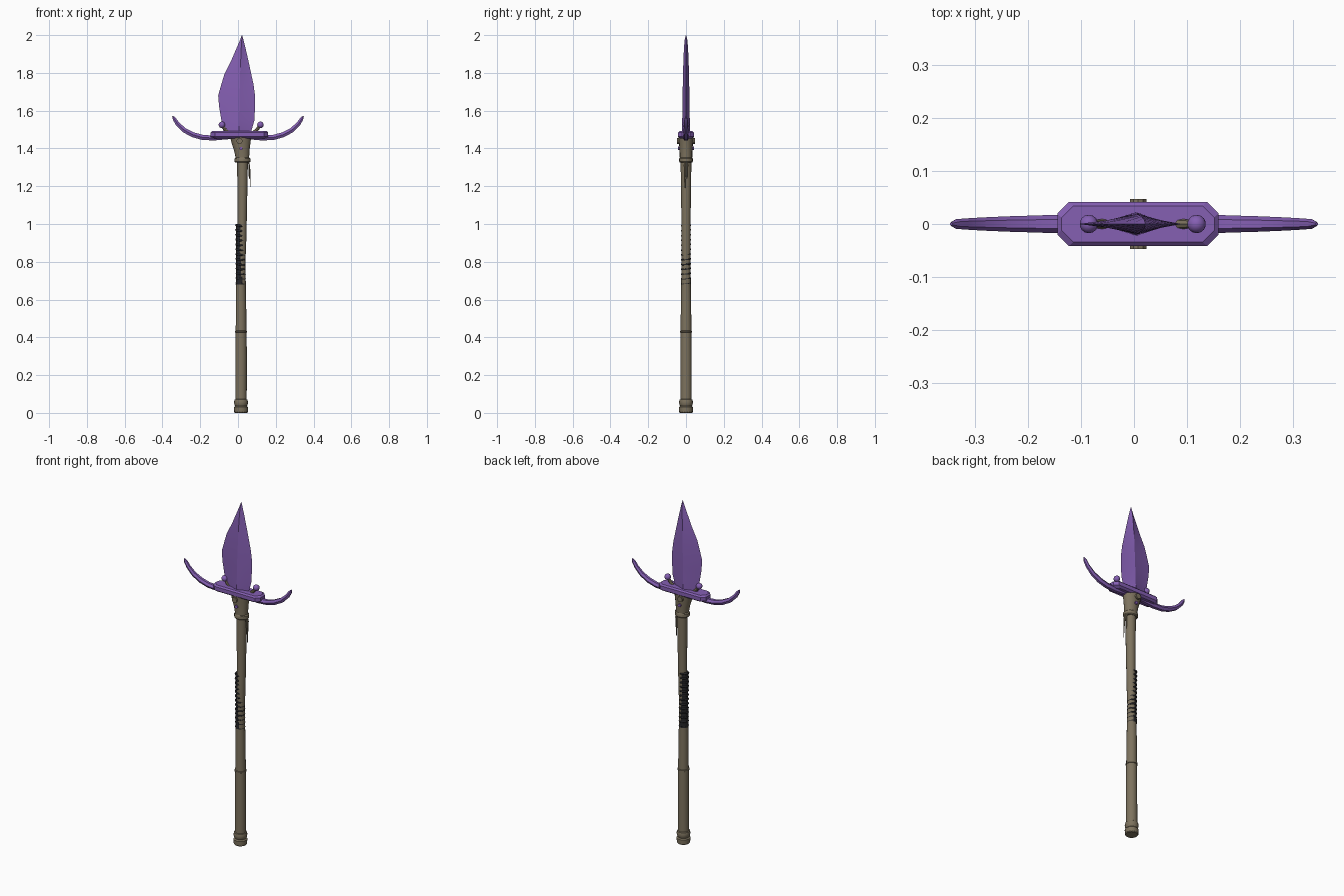
import bpy, bmesh, math
from mathutils import Vector

if "Cube" in bpy.data.objects:
    bpy.data.objects.remove(bpy.data.objects["Cube"])


def mat(name, col):
    m = bpy.data.materials.new(name)
    m.diffuse_color = (*col, 1)
    m.use_nodes = True
    m.node_tree.nodes["Principled BSDF"].inputs["Base Color"].default_value = m.diffuse_color
    return m


PURPLE = mat("purple metal", (0.235, 0.115, 0.45))
OLIVE = mat("olive wood", (0.205, 0.17, 0.112))
BLACK = mat("black wrap", (0.018, 0.018, 0.02))


def loft(name, rings, material, smooth=30):
    """Skin a list of equal-length point rings and cap both ends."""
    bm = bmesh.new()
    rows = [[bm.verts.new(p) for p in r] for r in rings]
    n = len(rows[0])
    for a, b in zip(rows, rows[1:]):
        for i in range(n):
            j = (i + 1) % n
            bm.faces.new((a[i], a[j], b[j], b[i]))
    bm.faces.new(rows[0][::-1])
    bm.faces.new(rows[-1])
    bmesh.ops.recalc_face_normals(bm, faces=bm.faces)
    me = bpy.data.meshes.new(name)
    bm.to_mesh(me)
    bm.free()
    ob = bpy.data.objects.new(name, me)
    bpy.context.collection.objects.link(ob)
    me.materials.append(material)
    if smooth:
        me.shade_smooth()
        me.set_sharp_from_angle(angle=math.radians(smooth))
    return ob


def lathe(name, prof, material, n=16):
    """Profile rows are (z, centre x, x radius, y radius)."""
    rings = [[(c + rx * math.cos(2 * math.pi * i / n), ry * math.sin(2 * math.pi * i / n), z)
              for i in range(n)] for z, c, rx, ry in prof]
    return loft(name, rings, material)


def rod(name, pts, radii, material, n=8):
    """Tapered round or flattened rod along a path in the xz plane; radii are (in plane, y)."""
    rings = []
    for k, (x, z) in enumerate(pts):
        a, b = pts[max(k - 1, 0)], pts[min(k + 1, len(pts) - 1)]
        t = Vector((b[0] - a[0], b[1] - a[1])).normalized()
        p, q = radii[k]
        rings.append([(x - t.y * p * math.sin(u), q * math.cos(u), z + t.x * p * math.sin(u))
                      for u in (2 * math.pi * i / n for i in range(n))])
    return loft(name, rings, material)


# Shaft, leaning slightly right in its upper half
lathe("shaft", [(z, c, r, r) for z, c, r in (
    (0.03, .016, .030), (0.3, .017, .030), (0.6, .016, .027), (0.8, .016, .023),
    (0.88, .019, .024), (1.0, .022, .024), (1.15, .023, .026), (1.36, .024, .029))], OLIVE)
lathe("pommel", [(z, .016, r, r) for z, r in (
    (0, .033), (.004, .036), (.03, .037), (.036, .031), (.044, .035), (.058, .037),
    (.07, .034), (.073, .029))], OLIVE)
lathe("shaft_ring", [(z, .016, r, r) for z, r in (
    (.425, .028), (.427, .032), (.434, .032), (.436, .028))], OLIVE)

# Grip: core with slightly tilted coils
lathe("grip_core", [(.68, .014, .026, .026), (.8, .014, .0235, .023), (1.0, .012, .023, .022)], BLACK)
for i in range(13):
    bpy.ops.mesh.primitive_torus_add(
        major_segments=20, minor_segments=6, major_radius=.022, minor_radius=.0055,
        location=(.0145 - .0002 * i, 0, .686 + i * .0255), rotation=(0.12, 0.1, 0))
    ob = bpy.context.object
    ob.name = "grip_coil"
    ob.data.materials.append(BLACK)
    ob.data.shade_smooth()

# Flared socket with its collar
lathe("socket", [(1.325, .024, .038, .032), (1.33, .024, .042, .036), (1.347, .024, .042, .036),
                 (1.352, .023, .036, .033), (1.39, .02, .041, .034), (1.43, .016, .050, .037),
                 (1.46, .014, .056, .039)], OLIVE)
for s in (-1, 1):
    for name, x, z, r, y, m in (("rivet", .016, 1.40, .009, .036, PURPLE),
                                ("socket_boss", .008, 1.44, .016, .041, OLIVE)):
        bpy.ops.mesh.primitive_cylinder_add(vertices=10, radius=r, depth=.012,
                                            location=(x, s * y, z), rotation=(math.pi / 2, 0, 0))
        bpy.context.object.name = name
        bpy.context.object.data.materials.append(m)


# Guard plate: chamfered octagonal slab
def octagon(z, inset):
    x0, x1, y, c = -.145 + inset, .16 - inset, .042 - inset, .022
    return [(x0 + c, -y, z), (x1 - c, -y, z), (x1, -y + c, z), (x1, y - c, z),
            (x1 - c, y, z), (x0 + c, y, z), (x0, y - c, z), (x0, -y + c, z)]


loft("guard_plate", [octagon(1.453, .012), octagon(1.462, 0), octagon(1.484, 0),
                     octagon(1.492, .008)], PURPLE, 0)

# Curved guard horns, mirrored about the plate
for s in (-1, 1):
    path = [(.05, 1.462), (.13, 1.455), (.19, 1.459), (.24, 1.473), (.285, 1.497),
            (.32, 1.530), (.337, 1.556), (.346, 1.572)]
    size = [(.015, .018), (.015, .018), (.0155, .016), (.0155, .0145), (.0145, .0125),
            (.0125, .0105), (.0105, .009), (.003, .003)]
    rod("guard_horn", [(s * x, z) for x, z in path], size, PURPLE, 6)
    # Ball-tipped stud on an angled stem
    bx = .0165 + s * .102
    rod("stud_stem", [(bx - s * .05, 1.47), (bx - s * .022, 1.495), (bx, 1.523)],
        [(.013, .013), (.009, .009), (.008, .008)], OLIVE)
    bpy.ops.mesh.primitive_uv_sphere_add(segments=14, ring_count=8, radius=.0175,
                                         location=(bx, 0, 1.525))
    bpy.context.object.name = "stud_ball"
    bpy.context.object.data.materials.append(PURPLE)
    bpy.context.object.data.shade_smooth()

# Leaf blade: (z, left edge, ridge x, right edge, half thickness at ridge)
rings = []
for z, l, c, r, t in ((1.45, -.06, .004, .06, .023), (1.5, -.08, .005, .073, .022),
                      (1.55, -.088, .006, .087, .020), (1.62, -.100, .007, .090, .019),
                      (1.68, -.105, .008, .090, .018), (1.74, -.088, .010, .082, .017),
                      (1.79, -.073, .011, .071, .016), (1.86, -.038, .014, .056, .014),
                      (1.93, -.008, .017, .040, .011), (1.975, .011, .020, .029, .007),
                      (2.0, .0205, .021, .0215, .0005)):
    a, b = c + (l - c) * .55, c + (r - c) * .55
    y = t * .36
    rings.append([(l, 0, z), (a, -y, z), (c, -t, z), (b, -y, z),
                  (r, 0, z), (b, y, z), (c, t, z), (a, y, z)])
loft("blade", rings, PURPLE, 20)

# Two thin cords hanging from the collar
for y, x, z in ((-.006, .066, 1.19), (.006, .060, 1.24)):
    cord = rod("hanging_cord", [(.050, 1.345), (.060, 1.31), (x - .002, 1.26), (x, z)],
               [(.004, .006), (.004, .006), (.0035, .005), (.001, .002)], OLIVE, 6)
    cord.location.y = y
